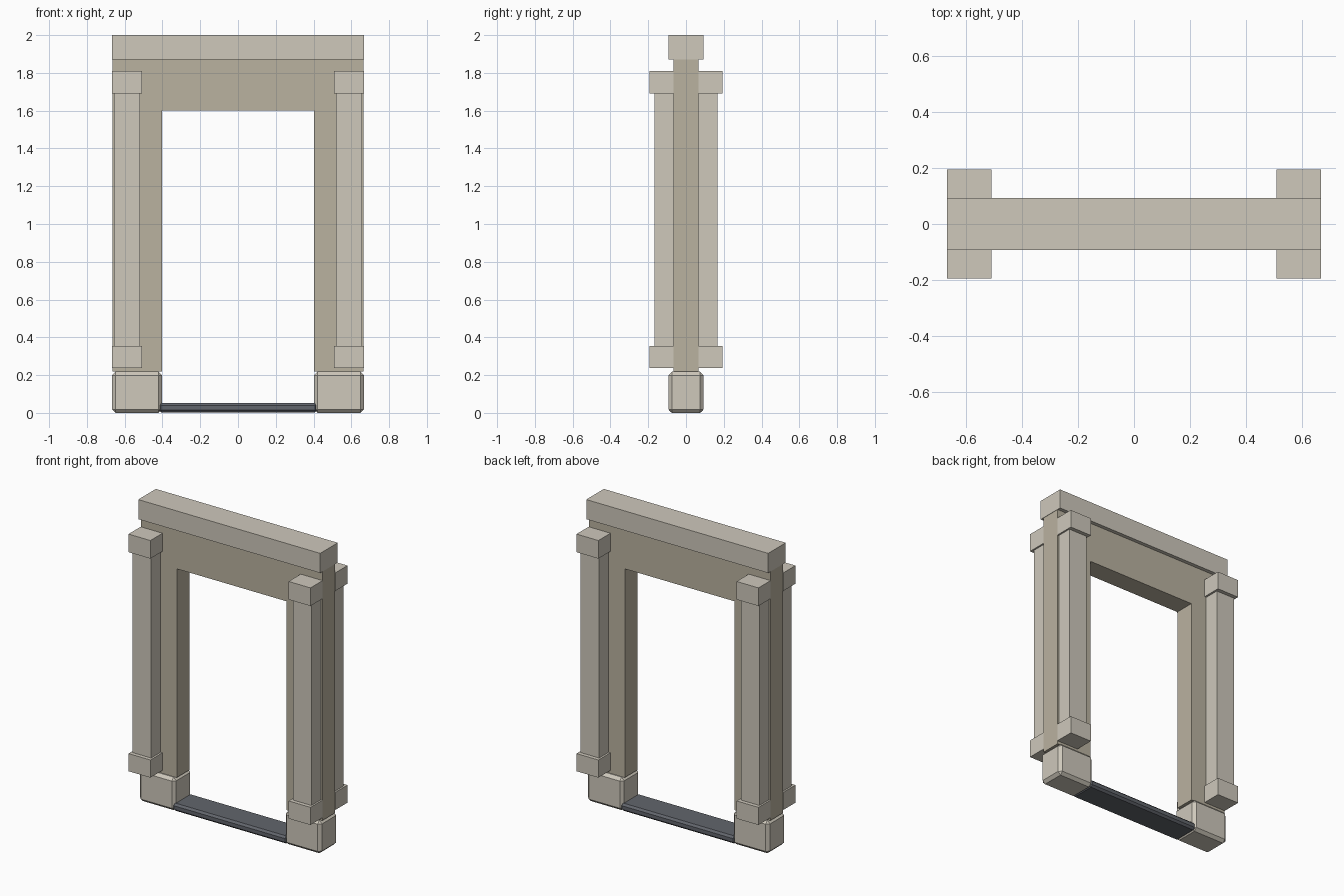
import bpy, bmesh

if "Cube" in bpy.data.objects:
    bpy.data.objects.remove(bpy.data.objects["Cube"])


def material(name, rgb):
    m = bpy.data.materials.new(name)
    m.diffuse_color = (*rgb, 1)
    m.use_nodes = True
    m.node_tree.nodes["Principled BSDF"].inputs["Base Color"].default_value = m.diffuse_color
    return m


trim = material("light_stone", (0.62, 0.58, 0.50))
wall = material("wall_stone", (0.49, 0.445, 0.35))
dark = material("dark_slate", (0.12, 0.13, 0.15))


def finish(bm, name, mat):
    bmesh.ops.recalc_face_normals(bm, faces=bm.faces)
    mesh = bpy.data.meshes.new(name)
    bm.to_mesh(mesh)
    bm.free()
    mesh.materials.append(mat)
    obj = bpy.data.objects.new(name, mesh)
    bpy.context.collection.objects.link(obj)
    return obj


def box(name, x, y, z, mat, bevel=0):
    """Box from (min, max) ranges, with optional chamfered edges."""
    bm = bmesh.new()
    bmesh.ops.create_cube(bm, size=1)
    for v in bm.verts:
        for i, (lo, hi) in enumerate((x, y, z)):
            v.co[i] = hi if v.co[i] > 0 else lo
    if bevel:
        bmesh.ops.bevel(bm, geom=bm.edges[:], offset=bevel, segments=1,
                        affect='EDGES')
    return finish(bm, name, mat)


def span(a, b, s):
    return tuple(sorted((a * s, b * s)))


# Door frame: upside-down U profile, extruded through the wall thickness
HALF, INNER, DEPTH = 0.665, 0.402, 0.067
profile = [(-HALF, 0.218), (-INNER, 0.218), (-INNER, 1.602), (INNER, 1.602),
           (INNER, 0.218), (HALF, 0.218), (HALF, 1.87), (-HALF, 1.87)]
bm = bmesh.new()
face = bm.faces.new([bm.verts.new((x, -DEPTH, z)) for x, z in profile])
ext = bmesh.ops.extrude_face_region(bm, geom=[face], use_keep_orig=True)
bmesh.ops.translate(bm, vec=(0, 2 * DEPTH, 0),
                    verts=[g for g in ext["geom"] if isinstance(g, bmesh.types.BMVert)])
finish(bm, "door_frame", wall)

# Top beam and threshold
box("top_beam", (-0.667, 0.667), (-0.092, 0.092), (1.87, 2.0), trim)
box("threshold", (-0.42, 0.42), (-0.09, 0.09), (0.002, 0.052), dark, 0.013)

for sx, side in ((-1, "left"), (1, "right")):
    # Chamfered foot block under each jamb
    box(f"foot_{side}", span(0.402, 0.667, sx), (-0.092, 0.092), (0, 0.218), trim, 0.019)
    for sy, end in ((-1, "front"), (1, "back")):
        # Pilaster with its base and capital blocks
        tag = f"{end}_{side}"
        box(f"pilaster_{tag}", span(0.52, 0.656, sx), span(0.06, 0.168, sy), (0.35, 1.695), trim)
        for part, z in (("base", (0.238, 0.355)), ("capital", (1.69, 1.81))):
            box(f"pilaster_{part}_{tag}", span(0.507, 0.667, sx), span(DEPTH, 0.194, sy), z, trim)
